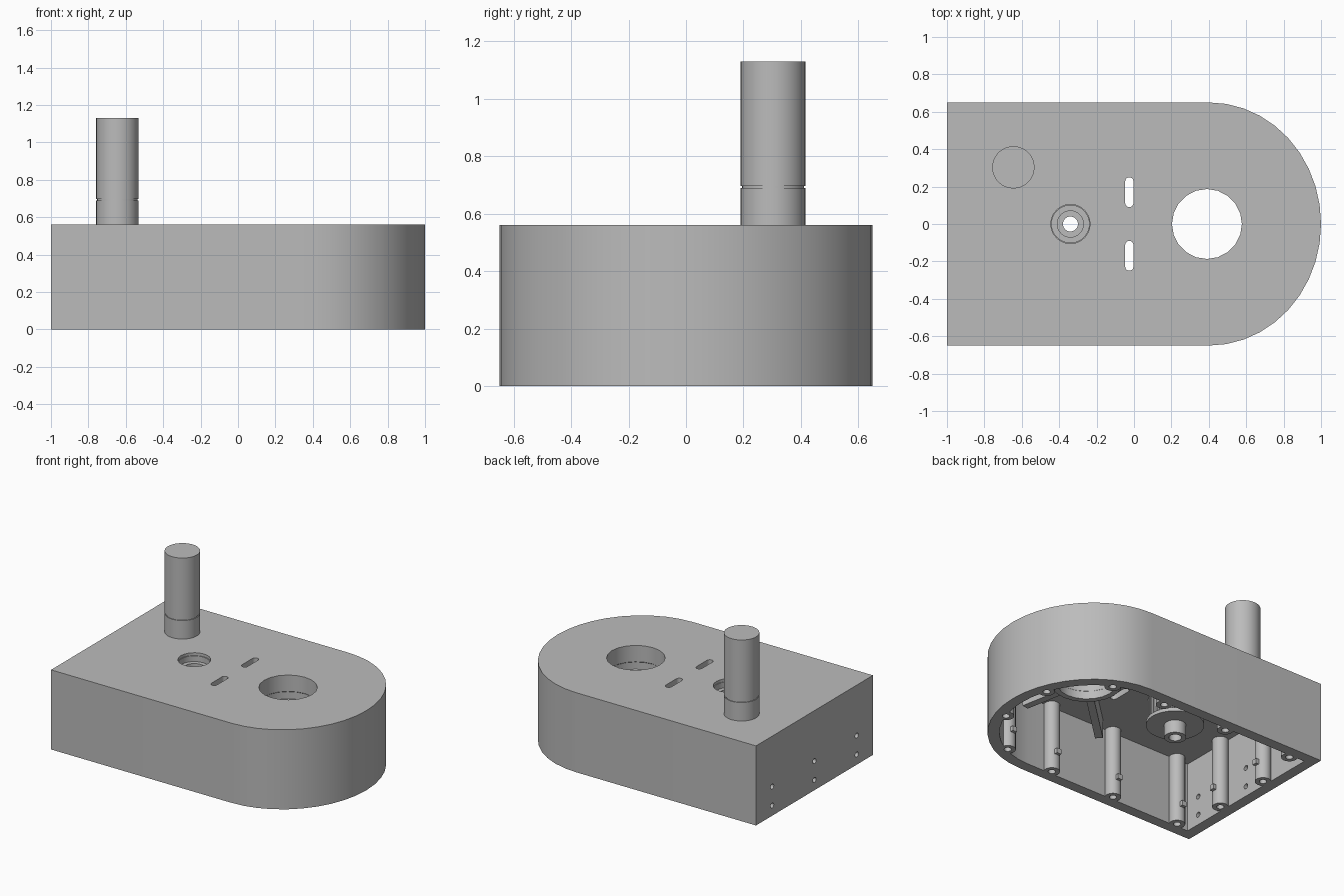
import bpy, bmesh, math
from mathutils import Matrix, Vector

if "Cube" in bpy.data.objects:
    bpy.data.objects.remove(bpy.data.objects["Cube"])

GREY = bpy.data.materials.new("mid grey")
GREY.use_nodes = True
GREY.diffuse_color = (0.5, 0.5, 0.5, 1)
GREY.node_tree.nodes["Principled BSDF"].inputs["Base Color"].default_value = (0.5, 0.5, 0.5, 1)

TOP, CEILING, WALL = 0.56, 0.487, 0.075


def finish(name, bm):
    bmesh.ops.recalc_face_normals(bm, faces=bm.faces)
    mesh = bpy.data.meshes.new(name)
    bm.to_mesh(mesh)
    bm.free()
    ob = bpy.data.objects.new(name, mesh)
    bpy.context.collection.objects.link(ob)
    mesh.materials.append(GREY)
    return ob


def smooth(ob):
    bpy.ops.object.select_all(action='DESELECT')
    ob.select_set(True)
    bpy.context.view_layer.objects.active = ob
    bpy.ops.object.shade_smooth_by_angle(angle=math.radians(30))


def prism(bm, outline, z0, z1):
    face = bm.faces.new([bm.verts.new((x, y, z0)) for x, y in outline])
    new = bmesh.ops.extrude_face_region(bm, geom=[face])["geom"]
    bmesh.ops.translate(bm, vec=(0, 0, z1 - z0),
                        verts=[v for v in new if isinstance(v, bmesh.types.BMVert)])


def circle(x, y, r, n=24):
    return [(x + r * math.cos(math.tau * i / n), y + r * math.sin(math.tau * i / n))
            for i in range(n)]


def plate(inset):
    # Straight at -x, rounded at +x
    w, cx, n = 0.65 - inset, 0.40, 20
    arc = [(cx + (0.60 - inset) * math.cos(a), w * math.sin(a))
           for a in (math.pi * (i / n - 0.5) for i in range(n + 1))]
    return [(-1 + inset, -w)] + arc + [(-1 + inset, w)]


def slot(x, y, r, half):
    ends = [math.pi * i / 8 for i in range(9)]
    return ([(x + r * math.cos(a), y + half + r * math.sin(a)) for a in ends]
            + [(x - r * math.cos(a), y - half - r * math.sin(a)) for a in ends])


def lathe(name, x, y, profile, n=32):
    # Closed (radius, z) profile turned about a vertical axis
    bm = bmesh.new()
    vs = [bm.verts.new((x + r, y, z)) for r, z in profile]
    edges = [bm.edges.new((vs[i], vs[(i + 1) % len(vs)])) for i in range(len(vs))]
    bmesh.ops.spin(bm, geom=vs + edges, cent=(x, y, 0), axis=(0, 0, 1),
                   angle=math.tau, steps=n)
    bmesh.ops.remove_doubles(bm, verts=bm.verts, dist=1e-4)
    ob = finish(name, bm)
    smooth(ob)
    return ob


def boolean(target, prisms, operation='DIFFERENCE', end_holes=()):
    bm = bmesh.new()
    for outline, z0, z1 in prisms:
        prism(bm, outline, z0, z1)
    for y, z in end_holes:
        bmesh.ops.create_cone(bm, cap_ends=True, segments=16, radius1=0.018, radius2=0.018,
                              depth=0.3, matrix=Matrix.Translation((-1, y, z))
                              @ Matrix.Rotation(math.pi / 2, 4, 'Y'))
    helper = finish("helper", bm)
    helper.hide_render = True
    mod = target.modifiers.new("cut", 'BOOLEAN')
    mod.operation, mod.solver, mod.object = operation, 'EXACT', helper
    bpy.context.view_layer.objects.active = target
    bpy.ops.object.modifier_apply(modifier=mod.name)
    bpy.data.objects.remove(helper)


# Housing shell, open underneath
bm = bmesh.new()
prism(bm, plate(0), 0, TOP)
housing = finish("housing", bm)
boolean(housing, [(plate(WALL), -0.1, CEILING)])

# Screw posts along the inside of the wall
half = [(-0.82, 0.553), (-0.29, 0.553), (0.215, 0.553), (0.61, 0.518), (0.89, 0.2), (-0.89, 0.21)]
posts = [(x, s * y) for x, y in half for s in (1, -1)]
boolean(housing, [(circle(x, y, 0.052, 20), 0, 0.52) for x, y in posts], 'UNION')
boolean(housing, [(circle(x, y, 0.024, 14), -0.1, 0.3) for x, y in posts])

# Openings through the top, and screw holes in the flat end
boolean(housing, [(circle(0.39, 0, 0.187, 20), 0.4, 0.7),
                  (circle(-0.34, 0, 0.105), 0.4, 0.7),
                  (slot(-0.025, 0.17, 0.022, 0.058), 0.4, 0.7),
                  (slot(-0.025, -0.17, 0.022, 0.058), 0.4, 0.7)],
        end_holes=[(y, z) for y in (-0.47, 0, 0.47) for z in (0.072, 0.205)])
smooth(housing)

# Stepped collar ring below the large opening
lathe("large_collar", 0.39, 0, [(0.187, 0.5), (0.187, 0.445), (0.193, 0.44), (0.193, 0.39),
                                (0.187, 0.385), (0.187, 0.33), (0.225, 0.33), (0.225, 0.5)], 20)


# Ribs from the collar to the side walls
def rib(name, start, end, width):
    a, b = Vector(start), Vector(end)
    n = Vector((a.y - b.y, b.x - a.x)).normalized() * width / 2
    bm = bmesh.new()
    prism(bm, [a + n, a - n, b - n, b + n], 0.35, 0.5)
    finish(name, bm)


for side, s in (("left", 1), ("right", -1)):
    rib("diagonal_rib_" + side, (0.24, s * 0.15), (-0.13, s * 0.5), 0.05)
    rib("cross_rib_" + side, (0.425, s * 0.21), (0.48, s * 0.5), 0.05)

# Toothed wheel hanging under the small opening
bm = bmesh.new()
teeth = 36
outline = []
for i in range(teeth):
    for step, r in ((0, 0.155), (0.4, 0.155), (0.5, 0.172), (0.9, 0.172)):
        a = math.tau * (i + step) / teeth
        outline.append((-0.34 + r * math.cos(a), r * math.sin(a)))
prism(bm, outline, 0.32, 0.48)
wheel = finish("toothed_wheel", bm)
boolean(wheel, [(circle(-0.34, 0, 0.1), 0.2, 0.6)])
lathe("wheel_flange", -0.34, 0, [(0.07, 0.3), (0.185, 0.3), (0.185, 0.325), (0.07, 0.325)])
lathe("wheel_hub", -0.34, 0, [(0.04, 0.21), (0.07, 0.21), (0.07, 0.31), (0.105, 0.31),
                              (0.105, 0.54), (0.1, 0.54), (0.1, 0.5), (0.07, 0.5),
                              (0.07, 0.45), (0.04, 0.45)])

# Small lugs on the screw posts
for i, (x, y) in enumerate(posts):
    d = Vector((0, -y, 0)).normalized() if abs(y) > 0.4 else Vector((-x, 0, 0)).normalized()
    bm = bmesh.new()
    bmesh.ops.create_cube(bm, size=0.035, matrix=Matrix.Translation(
        Vector((x, y, 0.12)) + d * 0.055))
    finish(f"post_lug_{i + 1}", bm)

# Upright cylinder with a thin groove
lathe("upright_cylinder", -0.645, 0.303,
      [(0, 0.5), (0.113, 0.5), (0.113, 0.69), (0.108, 0.69), (0.108, 0.697),
       (0.113, 0.697), (0.113, 1.13), (0, 1.13)], 36)
